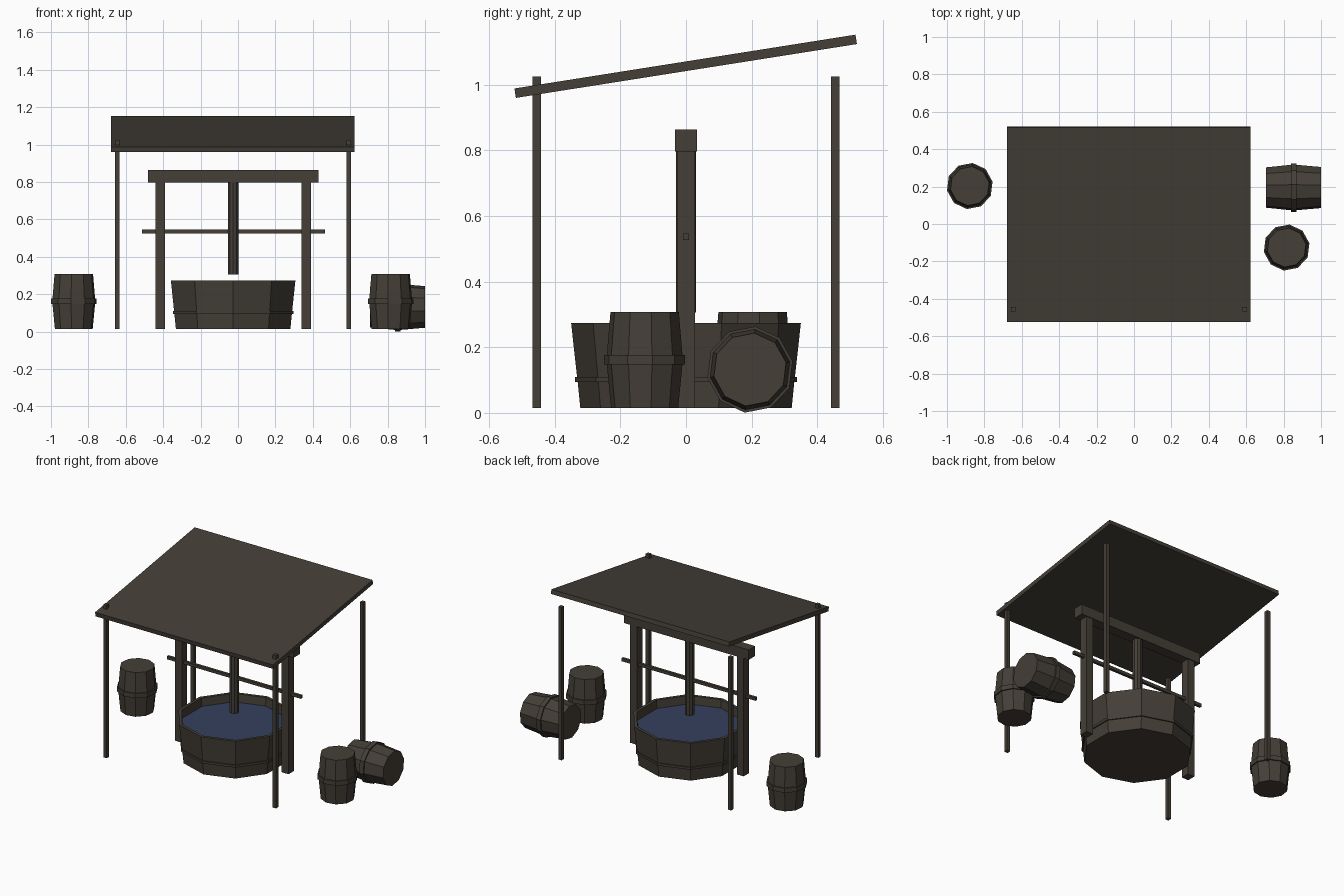
import bpy, bmesh, math
from mathutils import Matrix, Vector, Euler

if "Cube" in bpy.data.objects:
    bpy.data.objects.remove(bpy.data.objects["Cube"])


def material(name, rgb):
    m = bpy.data.materials.new(name)
    m.diffuse_color = (*rgb, 1)
    m.use_nodes = True
    m.node_tree.nodes["Principled BSDF"].inputs["Base Color"].default_value = m.diffuse_color
    return m


WOOD = material("dark wood", (0.058, 0.049, 0.038))
WATER = material("water blue", (0.036, 0.052, 0.112))


def finish(name, bm, mat, loc, rot=(0, 0, 0)):
    bmesh.ops.recalc_face_normals(bm, faces=bm.faces)
    me = bpy.data.meshes.new(name)
    bm.to_mesh(me)
    bm.free()
    me.materials.append(mat)
    ob = bpy.data.objects.new(name, me)
    ob.location = loc
    ob.rotation_euler = rot
    bpy.context.collection.objects.link(ob)
    return ob


def box(name, size, loc, rot=(0, 0, 0)):
    bm = bmesh.new()
    bmesh.ops.create_cube(bm, size=1)
    bmesh.ops.scale(bm, vec=Vector(size), verts=bm.verts)
    return finish(name, bm, WOOD, loc, rot)


def lathe(name, profile, loc, rot=(0, 0, 0), turn=-90, mat=WOOD, cap_end=True):
    """Ten-sided turned shape from (radius, z) points."""
    bm = bmesh.new()
    n = 10
    rings = []
    for r, z in profile:
        angles = [math.radians(turn + 36 * i) for i in range(n)]
        rings.append([bm.verts.new((r * math.cos(a), r * math.sin(a), z)) for a in angles])
    for a, b in zip(rings, rings[1:]):
        for i in range(n):
            j = (i + 1) % n
            bm.faces.new((a[i], a[j], b[j], b[i]))
    bm.faces.new(rings[0][::-1])
    if cap_end and len(rings) > 1:
        bm.faces.new(rings[-1])
    return finish(name, bm, mat, loc, rot)


CX = -0.026      # centre line of the well and shelter
BASE = 0.015

# Sloping shelter roof and its four thin posts
box("roof", (1.30, 1.052, 0.029), (-0.028, -0.001, 1.056), (math.radians(8.97), 0, 0))
for sx, side in ((-1, "left"), (1, "right")):
    for sy, end in ((-1, "front"), (1, "back")):
        box(f"roof_post_{end}_{side}", (0.024, 0.025, 1.01),
            (CX + sx * 0.619, sy * 0.455, BASE + 0.505))

# Well frame: uprights, crossbeam, crank rod and hanging shaft
for sx, side in ((-1, "left"), (1, "right")):
    box(f"well_upright_{side}", (0.05, 0.056, 0.785),
        (CX + sx * 0.39, 0, BASE + 0.3925))
box("well_crossbeam", (0.911, 0.067, 0.066), (CX, 0, 0.83))
box("crank_rod", (0.978, 0.018, 0.02), (-0.024, 0, 0.536))
lathe("hanging_shaft", [(0.03, 0), (0.03, 0.495)], (CX, 0, 0.306))

# Well tub with a thin hoop, open at the top
lathe("well_tub", [(0.322, 0), (0.330, 0.079), (0.338, 0.079), (0.339, 0.095),
                   (0.332, 0.095), (0.350, 0.259), (0.330, 0.259), (0.324, 0.195)],
      (CX, 0, BASE), cap_end=False)
lathe("well_water", [(0.327, 0)], (CX, 0, 0.22), mat=WATER)

# Barrels with a middle hoop
BARREL = [(0.103, 0), (0.116, 0.132), (0.124, 0.132), (0.124, 0.162),
          (0.116, 0.162), (0.105, 0.292)]
lathe("barrel_left", BARREL, (-0.878, 0.203, BASE), turn=-97)
lathe("barrel_right", BARREL, (0.816, -0.126, BASE), turn=-97)
# Slightly larger barrel lying along x
lying = [(r * 1.066, z * 1.01) for r, z in BARREL]
lathe("barrel_lying", lying, (0.705, 0.195, 0.132),
      (math.radians(90), 0, math.radians(90)), turn=-97)
